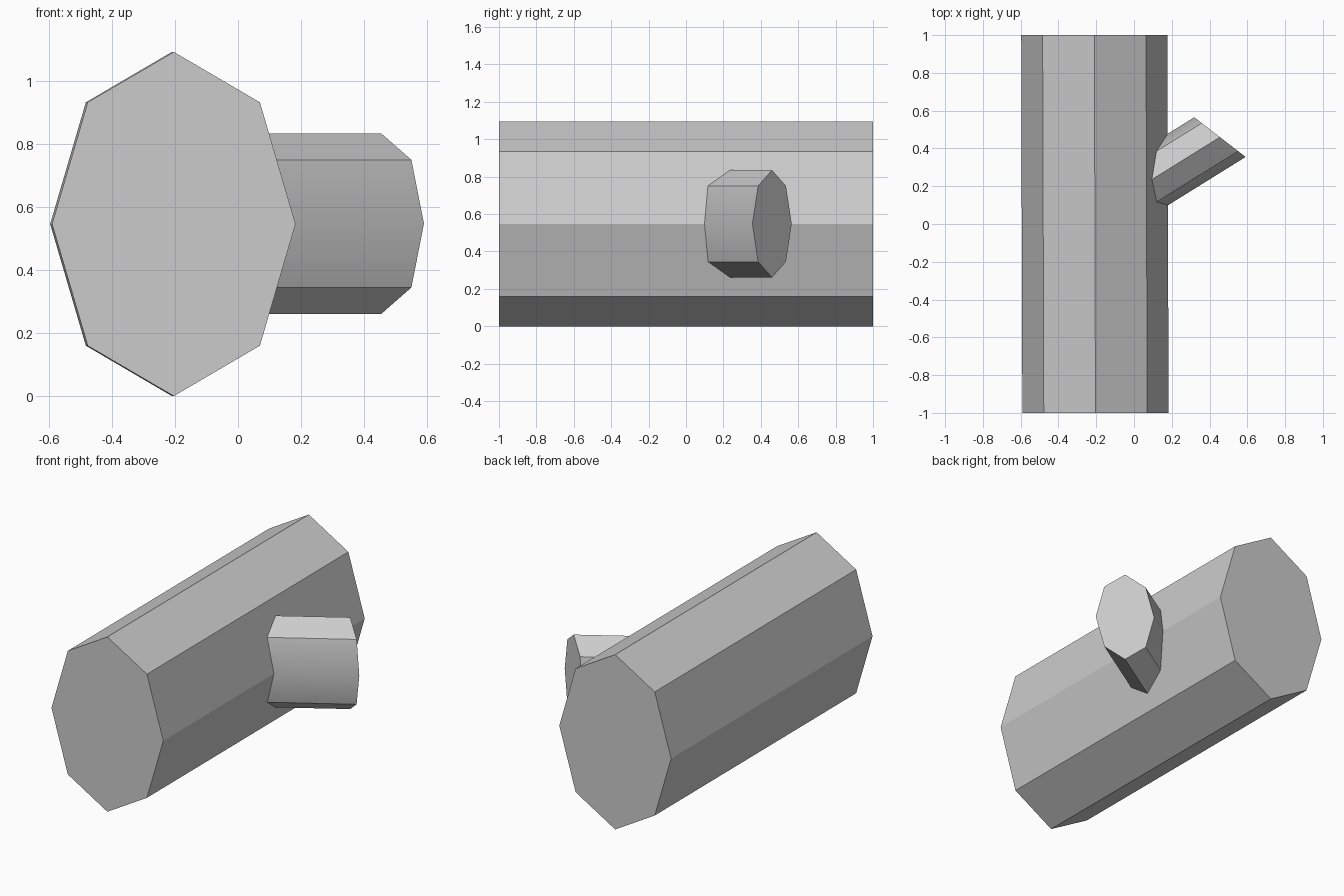
import bpy, math

if "Cube" in bpy.data.objects:
    bpy.data.objects.remove(bpy.data.objects["Cube"])

grey = bpy.data.materials.new("grey")
grey.diffuse_color = (0.6, 0.6, 0.6, 1)
grey.use_nodes = True
grey.node_tree.nodes["Principled BSDF"].inputs["Base Color"].default_value = grey.diffuse_color


def octagon(centre, half_width, half_height):
    """Octagon ring spanned by a horizontal half-width vector and z."""
    ring = []
    for i in range(8):
        a = i * math.pi / 4
        c, s = math.cos(a), math.sin(a)
        ring.append((centre[0] + half_width[0] * c,
                     centre[1] + half_width[1] * c,
                     centre[2] + half_height * s))
    return ring


def prism(name, start, end, half_width, half_height):
    verts = octagon(start, half_width, half_height) + octagon(end, half_width, half_height)
    faces = [(i, (i + 1) % 8, (i + 1) % 8 + 8, i + 8) for i in range(8)]
    faces += [tuple(range(7, -1, -1)), tuple(range(8, 16))]
    if (end[0] - start[0]) * half_width[1] - (end[1] - start[1]) * half_width[0] < 0:
        # ring order seen from the end cap decides the outward side
        faces = [tuple(reversed(f)) for f in faces]
    mesh = bpy.data.meshes.new(name)
    mesh.from_pydata(verts, [], faces)
    mesh.materials.append(grey)
    obj = bpy.data.objects.new(name, mesh)
    bpy.context.collection.objects.link(obj)
    bpy.ops.object.select_all(action='DESELECT')
    obj.select_set(True)
    bpy.context.view_layer.objects.active = obj
    bpy.ops.object.shade_smooth_by_angle(angle=math.radians(30))
    return obj


# Main log lying along y, very slightly skewed
prism("log", (-0.204, -1, 0.547), (-0.21, 1, 0.547), (0.387, 0), 0.547)

# Cut branch stub, sheared out of the right side
prism("branch_stub", (-0.04, 0.152, 0.548), (0.455, 0.46, 0.548), (0.136, -0.105), 0.287)
